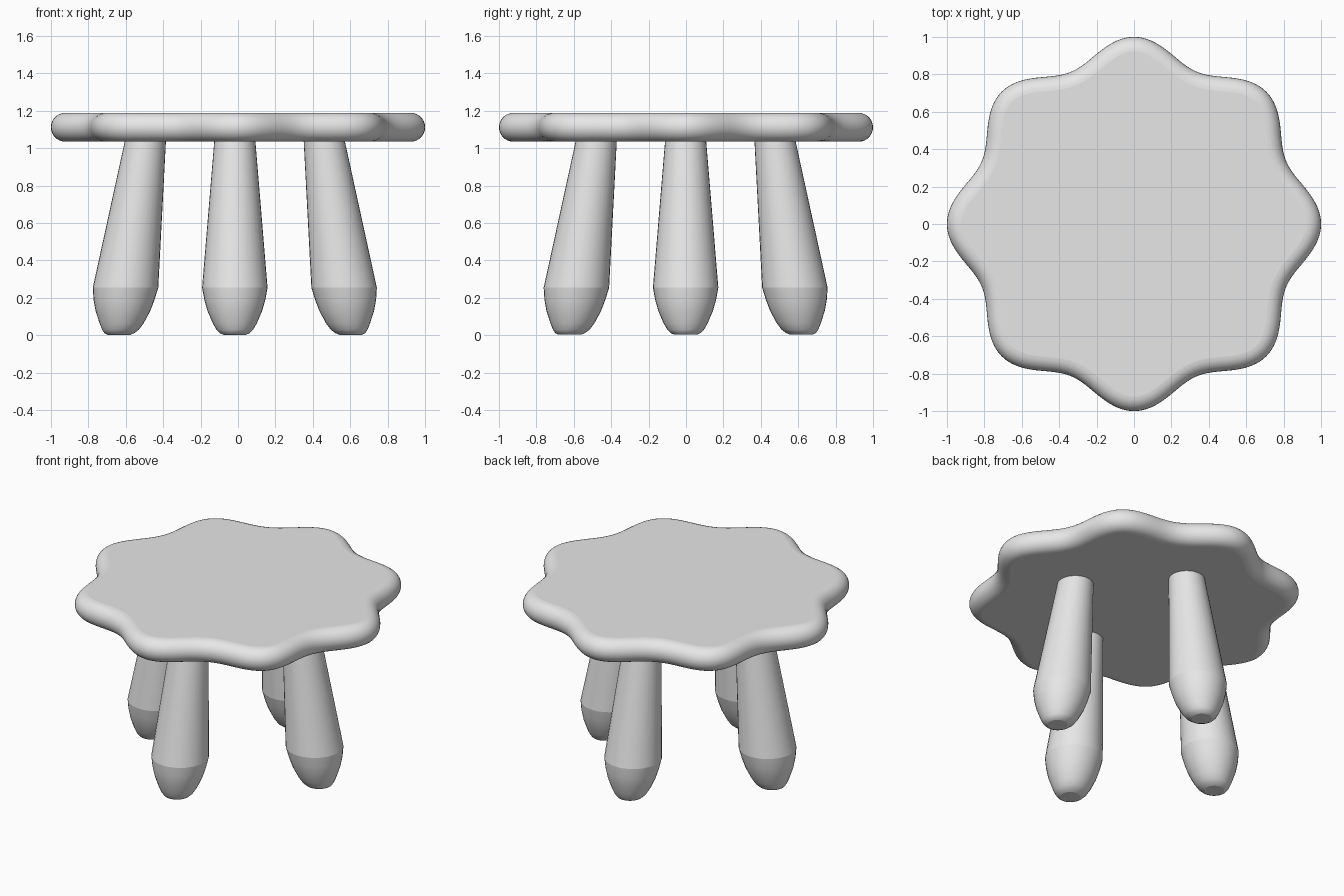
import bpy, bmesh, math
from mathutils import Vector

cube = bpy.data.objects.get("Cube")
if cube:
    bpy.data.objects.remove(cube, do_unlink=True)

grey = bpy.data.materials.new("light_grey")
grey.use_nodes = True
grey.diffuse_color = (0.8, 0.8, 0.8, 1)
grey.node_tree.nodes["Principled BSDF"].inputs["Base Color"].default_value = (0.8, 0.8, 0.8, 1)


def loft(name, rings, sharp_ring=None):
    """Skin a stack of rings (bottom to top), with flat caps and smooth sides."""
    bm = bmesh.new()
    rows = [[bm.verts.new(p) for p in ring] for ring in rings]
    for low, high in zip(rows, rows[1:]):
        for i in range(len(low)):
            j = (i + 1) % len(low)
            bm.faces.new((low[i], low[j], high[j], high[i])).smooth = True
    bm.faces.new(rows[0][::-1])
    bm.faces.new(rows[-1])
    if sharp_ring is not None:
        row = rows[sharp_ring]
        for a, b in zip(row, row[1:] + row[:1]):
            bm.edges.get((a, b)).smooth = False
    mesh = bpy.data.meshes.new(name)
    bm.to_mesh(mesh)
    bm.free()
    mesh.materials.append(grey)
    obj = bpy.data.objects.new(name, mesh)
    bpy.context.collection.objects.link(obj)
    return obj


# Seat: eight-lobed outline with a fully rounded rim
LOBES, STEPS, ARCS = 8, 192, 14
RIM, MID = 0.077, 1.112


def outline(t):
    r = 0.94 + 0.06 * math.cos(LOBES * t)
    return Vector((r * math.cos(t), r * math.sin(t), 0))


def outward(t):
    d = outline(t + 0.001) - outline(t - 0.001)
    return Vector((d.y, -d.x, 0)).normalized()


angles = [math.tau * i / STEPS for i in range(STEPS)]
seat_rings = []
for k in range(ARCS + 1):
    phi = math.pi * (k / ARCS - 0.5)
    inset = RIM * (1 - math.cos(phi))
    height = Vector((0, 0, MID + RIM * math.sin(phi)))
    seat_rings.append([outline(t) - outward(t) * inset + height for t in angles])
loft("seat", seat_rings)

# Legs: splayed, swelling downwards to a seam, then a tapered foot
# Each entry is height, distance from the middle, radius
PROFILE = [(0.003, 0.619, 0.06), (0.012, 0.617, 0.08), (0.03, 0.611, 0.098),
           (0.065, 0.605, 0.118), (0.13, 0.598, 0.146), (0.19, 0.592, 0.163),
           (0.255, 0.584, 0.175), (1.06, 0.475, 0.108)]
SIDES = 32
for name, turn in (("left_leg", 0), ("back_leg", 1), ("right_leg", 2), ("front_leg", 3)):
    a = turn * math.pi / 2
    rings = []
    for z, dist, r in PROFILE:
        centre = Vector((dist * math.cos(a) - 0.017, dist * math.sin(a) - 0.002, z))
        rings.append([centre + Vector((r * math.cos(t), r * math.sin(t), 0))
                      for t in (math.tau * i / SIDES for i in range(SIDES))])
    loft(name, rings, sharp_ring=6)
